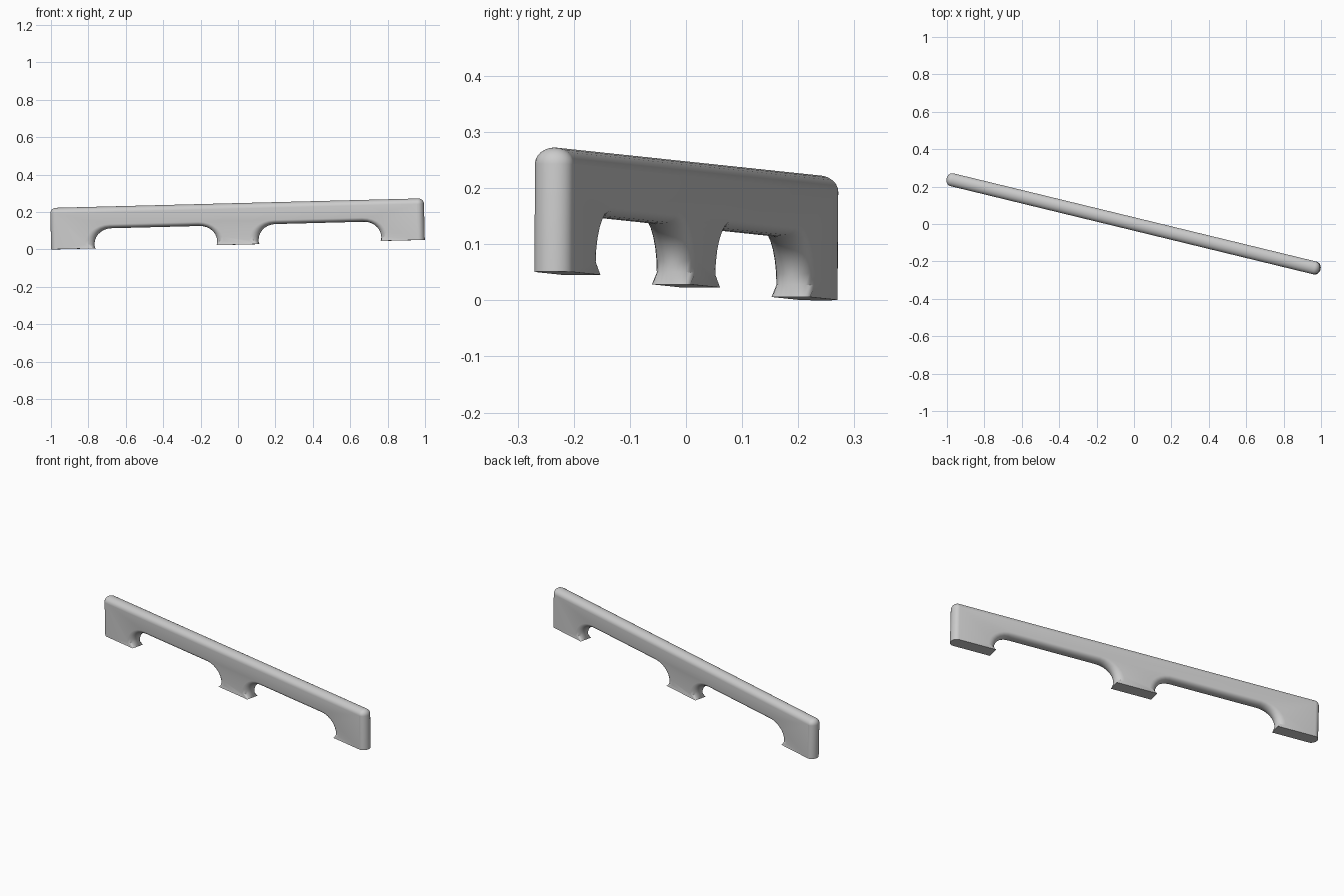
import bpy, bmesh, math
from mathutils import Matrix

cube = bpy.data.objects.get("Cube")
if cube:
    bpy.data.objects.remove(cube, do_unlink=True)

HALF_LENGTH, HEIGHT, HALF_WIDTH = 1.027, 0.222, 0.035
CORNER, STEPS = 0.03, 7
FOOT_INNER, FOOT_END, FOOT_BASE = 0.113, 0.79, 0.022


def arch_side(foot_u, direction):
    """Foot edge flowing up into the underside: (u, h, inset u, inset h)."""
    pts = [(foot_u, 0, 0, 0)]
    for i in range(STEPS + 1):
        t = math.pi / 2 * i / STEPS
        c, s = math.cos(t), math.sin(t)
        pts.append((foot_u + direction * 0.095 * (1 - c), FOOT_BASE + 0.083 * s,
                    -direction * 0.042 * c, 0.022 * s))
    return pts


# Half outline, running from the middle foot to the top of the end
half = arch_side(FOOT_INNER, 1) + arch_side(FOOT_END, -1)[::-1]
half.append((HALF_LENGTH, 0, -CORNER, 0))
for i in range(STEPS + 1):
    t = math.pi / 2 * i / STEPS
    c, s = math.cos(t), math.sin(t)
    half.append((HALF_LENGTH - CORNER * (1 - c), HEIGHT - CORNER * (1 - s),
                 -0.029 * c, -0.029 * s))
outline = half + [(-u, h, -iu, ih) for u, h, iu, ih in reversed(half)]

# Loft the outline across the width with rounded edges
bm = bmesh.new()
layers = []
for k in range(13):
    a = math.pi * (k / 12 - 0.5)
    f = 1 - math.cos(a)
    layers.append([bm.verts.new((u + iu * f, HALF_WIDTH * math.sin(a), h + ih * f))
                   for u, h, iu, ih in outline])
n = len(outline)
for low, high in zip(layers, layers[1:]):
    for i in range(n):
        j = (i + 1) % n
        bm.faces.new((low[i], low[j], high[j], high[i]))

# Flat sides, cut into triangles that follow the arches
sides = [bm.faces.new(layers[0][::-1]), bm.faces.new(layers[-1])]
bm.normal_update()
bmesh.ops.triangulate(bm, faces=sides, ngon_method='EAR_CLIP')
bmesh.ops.recalc_face_normals(bm, faces=bm.faces)

# Tilt and turn the bar into place
tilt = Matrix.Rotation(math.radians(-1.43), 4, 'Y')
turn = Matrix.Rotation(math.radians(-13.66), 4, 'Z')
bm.transform(Matrix.Translation((0, 0, 0.0256)) @ turn @ tilt)
mesh = bpy.data.meshes.new("handle_bar")
bm.to_mesh(mesh)
bm.free()
bar = bpy.data.objects.new("handle_bar", mesh)
bpy.context.collection.objects.link(bar)

# Plain grey finish
grey = bpy.data.materials.new("light_grey")
grey.use_nodes = True
colour = (0.6, 0.6, 0.6, 1)
grey.diffuse_color = colour
grey.node_tree.nodes["Principled BSDF"].inputs["Base Color"].default_value = colour
mesh.materials.append(grey)

bpy.context.view_layer.objects.active = bar
bar.select_set(True)
bpy.ops.object.shade_smooth_by_angle(angle=math.radians(35))
